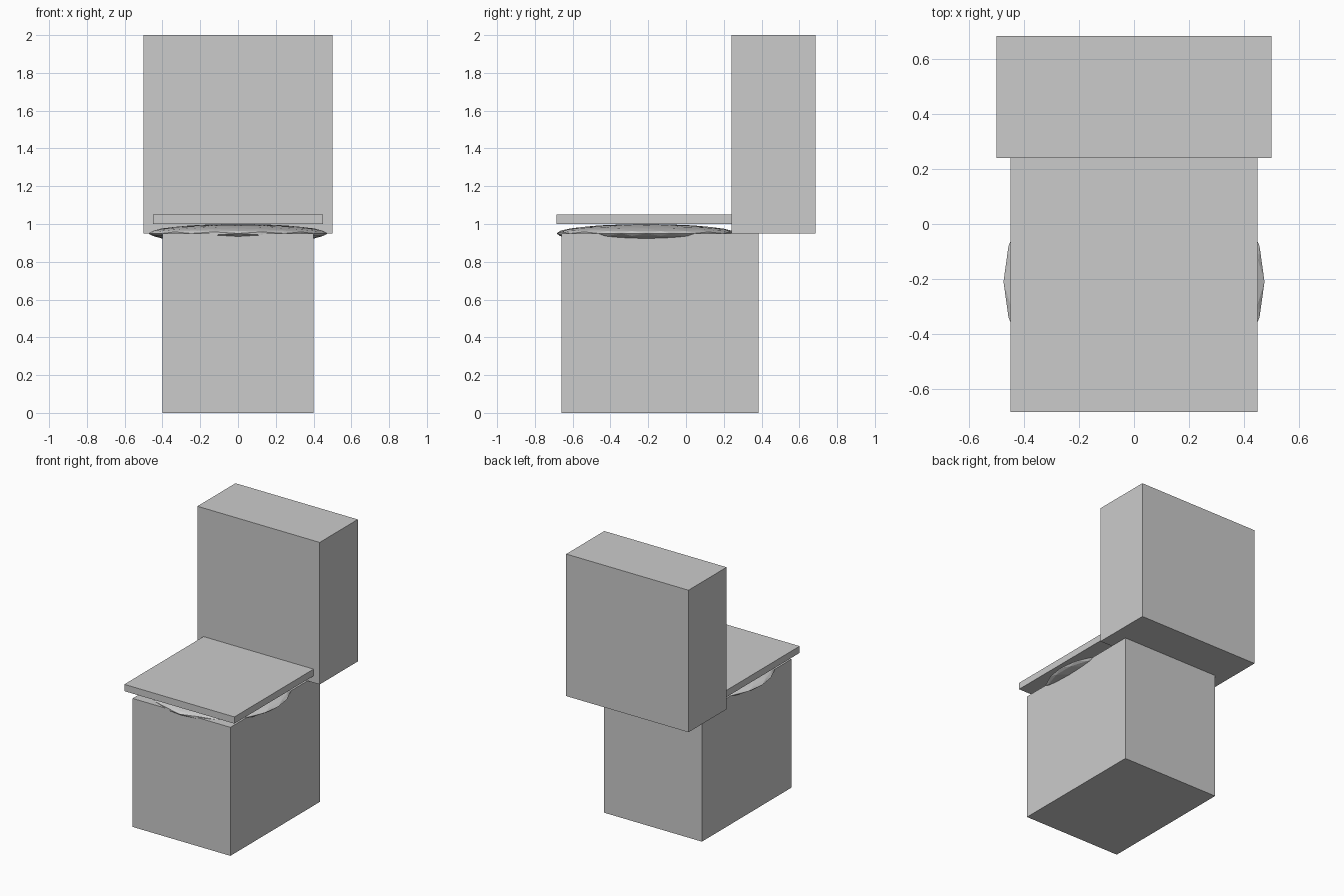
import bpy, bmesh, math
from mathutils import Vector

if "Cube" in bpy.data.objects:
    bpy.data.objects.remove(bpy.data.objects["Cube"])

grey = bpy.data.materials.new("light_grey")
grey.diffuse_color = (0.6, 0.6, 0.6, 1)
grey.use_nodes = True
grey.node_tree.nodes["Principled BSDF"].inputs["Base Color"].default_value = grey.diffuse_color


def finish(name, bm):
    """Turn a bmesh into a flat-shaded grey object."""
    bmesh.ops.recalc_face_normals(bm, faces=bm.faces[:])
    mesh = bpy.data.meshes.new(name)
    bm.to_mesh(mesh)
    bm.free()
    mesh.materials.append(grey)
    obj = bpy.data.objects.new(name, mesh)
    bpy.context.collection.objects.link(obj)
    return obj


def box(name, x, y, z):
    """Box from its (min, max) range on each axis."""
    bm = bmesh.new()
    bmesh.ops.create_cube(bm, size=1)
    for v in bm.verts:
        v.co = Vector(r[0] if c < 0 else r[1] for c, r in zip(v.co, (x, y, z)))
    return finish(name, bm)


def faceted_ellipsoid(name, center, radii, levels):
    """Icosahedron with an edge across each axis, subdivided and flattened."""
    phi = (1 + math.sqrt(5)) / 2
    bm = bmesh.new()
    for a in (-1, 1):
        for b in (-phi, phi):
            for co in ((a, 0, b), (0, b, a), (b, a, 0)):
                bm.verts.new(co)
    bmesh.ops.convex_hull(bm, input=bm.verts[:])
    for _ in range(levels):
        bmesh.ops.subdivide_edges(bm, edges=bm.edges[:], cuts=1, use_grid_fill=True)
        for v in bm.verts:
            v.co.normalize()
    for v in bm.verts:
        v.co = Vector(c + n * r for c, n, r in zip(center, v.co, radii))
    return finish(name, bm)


# Pedestal, bowl rim, lid and tank
box("pedestal", (-0.4, 0.4), (-0.66, 0.385), (0, 0.95))
faceted_ellipsoid("bowl", (0, -0.21, 0.95), (0.475, 0.475, 0.05), 2)
box("lid", (-0.45, 0.45), (-0.685, 0.24), (1.0, 1.05))
box("tank", (-0.5, 0.5), (0.24, 0.685), (0.95, 2.0))
